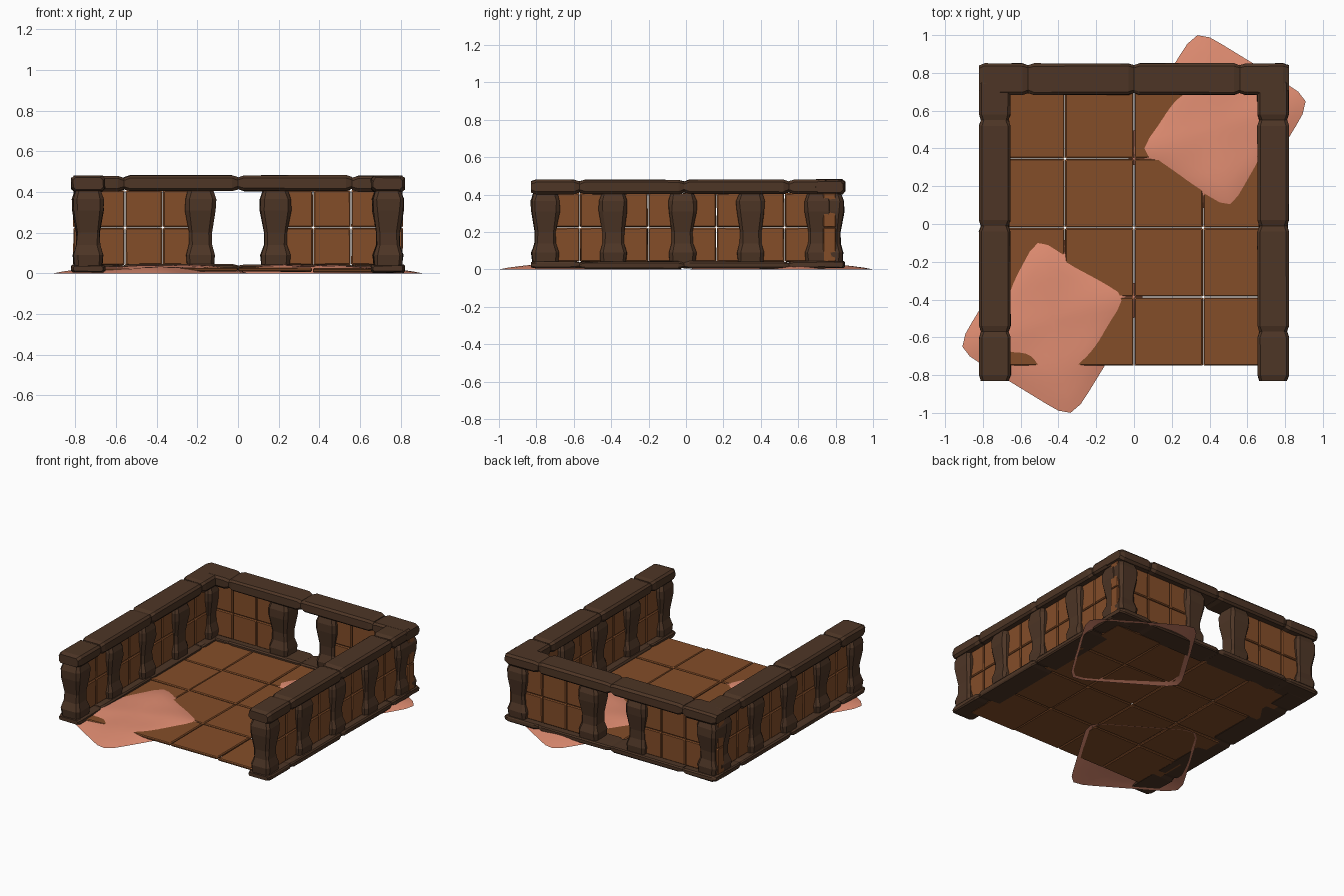
import bpy, bmesh, math, random
from mathutils import Matrix, Vector

if "Cube" in bpy.data.objects:
    bpy.data.objects.remove(bpy.data.objects["Cube"])

random.seed(4)


def material(name, rgb):
    m = bpy.data.materials.new(name)
    m.diffuse_color = (*rgb, 1)
    m.use_nodes = True
    m.node_tree.nodes["Principled BSDF"].inputs["Base Color"].default_value = m.diffuse_color
    return m


WOOD = material("dark_wood", (0.075, 0.036, 0.019))
TILE = material("tile_brown", (0.23, 0.075, 0.022))
DIRT = material("pink_dirt", (0.76, 0.27, 0.17))


def finish(bm, name, mat):
    bmesh.ops.recalc_face_normals(bm, faces=bm.faces[:])
    me = bpy.data.meshes.new(name)
    bm.to_mesh(me)
    bm.free()
    me.materials.append(mat)
    ob = bpy.data.objects.new(name, me)
    bpy.context.collection.objects.link(ob)
    return ob


def loft(bm, rings, matrix, jitter=0.0):
    """Chamfered-rectangle rings (half_x, half_y, chamfer, z) skinned along local z."""
    prev = None
    for a, b, c, z in rings:
        pts = [(a, c - b), (a, b - c), (a - c, b), (c - a, b),
               (-a, b - c), (-a, c - b), (c - a, -b), (a - c, -b)]
        ring = [bm.verts.new(matrix @ Vector((x + random.uniform(-jitter, jitter),
                                              y + random.uniform(-jitter, jitter), z)))
                for x, y in pts]
        if prev is None:
            bm.faces.new(ring[::-1])
        else:
            for i in range(8):
                j = (i + 1) % 8
                bm.faces.new((prev[i], prev[j], ring[j], ring[i]))
        prev = ring
    bm.faces.new(prev)


AXIS = {'x': Matrix.Rotation(math.pi / 2, 4, 'Y'), 'y': Matrix.Rotation(-math.pi / 2, 4, 'X'),
        'z': Matrix.Identity(4)}


def beam(bm, axis, a, b, side, z, height):
    """Beam from a to b along an axis, with narrowed ends."""
    h, w, L = height / 2, 0.083, (b - a) / 2
    full = (h, w) if axis == 'x' else (w, h)
    c = min(0.014, h * 0.4)
    end = tuple(v - min(0.010, v * 0.3) for v in full)
    mid = (a + b) / 2
    loc = (mid, side, z) if axis == 'x' else (side, mid, z)
    loft(bm, [(*end, c, -L), (*full, c, -L + 0.03), (*full, c, L - 0.03), (*end, c, L)],
         Matrix.Translation(loc) @ AXIS[axis], 0.002)


def tile(bm, axis, loc, hx, hy, thick, tilt=0.008):
    """Bevelled tile whose thin direction is the given axis."""
    t, e = thick / 2, 0.006
    rot = Matrix.Rotation(random.uniform(-tilt, tilt), 4, 'X') @ \
        Matrix.Rotation(random.uniform(-tilt, tilt), 4, 'Y')
    k = min(e, t * 0.6)
    loft(bm, [(hx - e, hy - e, 0.004, -t), (hx, hy, 0.004, -t + k),
              (hx, hy, 0.004, t - k), (hx - e, hy - e, 0.004, t)],
         Matrix.Translation(loc) @ rot @ AXIS[axis])


WALL_X, BACK_Y = 0.737, 0.767

# floor tiles, 4 by 4
bm = bmesh.new()
S = 0.366
for i in range(4):
    for j in range(4):
        edge = i in (0, 3)
        z = 0.015 if edge else 0.019
        tile(bm, 'z', ((i - 1.5) * S, -0.76 + (j + 0.5) * S + 0.008, z),
             S / 2 - 0.002, S / 2 - 0.002, 0.018, 0.012)
finish(bm, "floor_tiles", TILE)

# top and bottom rails: side walls, then back wall
for name, z, h in (("top_rail", 0.441, 0.078), ("base_rail", 0.024, 0.038)):
    bm = bmesh.new()
    for s in (-1, 1):
        for a, b in ((-0.83, -0.57), (-0.57, -0.01), (-0.01, 0.55), (0.55, 0.77)):
            beam(bm, 'y', a, b, s * WALL_X, z + random.uniform(-0.001, 0.001), h)
        for a, b in ((0.0, 0.56), (0.56, 0.82)):
            beam(bm, 'x', min(s * a, s * b), max(s * a, s * b), BACK_Y,
                 z + random.uniform(-0.001, 0.003), h)
    finish(bm, name, WOOD)

# wall panels, two rows of small tiles
P = 0.1825
bm = bmesh.new()
for row in range(2):
    z = 0.04 + 0.0925 + row * 0.185
    for s in (-1, 1):
        for k in range(8):
            tile(bm, 'x', (s * WALL_X, -0.75 + (k + 0.5) * P, z),
                 0.091, P / 2 - 0.002, 0.07)
        for a, b in ((0.185, 0.37), (0.37, 0.555), (0.555, 0.74), (0.74, 0.812)):
            tile(bm, 'y', (s * (a + b) / 2, BACK_Y, z), (b - a) / 2 - 0.002, 0.091, 0.07)
finish(bm, "wall_panels", TILE)

# waisted posts
PROFILE = ((0.068, 0.035), (0.073, 0.09), (0.057, 0.14), (0.056, 0.20),
           (0.075, 0.31), (0.076, 0.365), (0.062, 0.405))
spots = []
for s in (-1, 1):
    spots += [(s * WALL_X, y) for y in (-0.752, -0.387, -0.02, 0.345, 0.71)]
    spots += [(s * 0.185, BACK_Y), (s * WALL_X, BACK_Y)]
bm = bmesh.new()
for x, y in spots:
    loft(bm, [(r, r, r * 0.25, z) for r, z in PROFILE],
         Matrix.Translation((x, y, 0)) @ Matrix.Rotation(random.uniform(-0.05, 0.05), 4, 'Z'), 0.003)
finish(bm, "posts", WOOD)


# low dirt mounds rising through the floor at opposite corners
def mound(name, turn):
    bm = bmesh.new()
    n, steps = 48, (0.12, 0.3, 0.45, 0.6, 0.7, 0.8, 0.9, 1.0)
    m = Matrix.Rotation(turn, 4, 'Z') @ Matrix.Translation((-0.43, -0.51, 0)) @ \
        Matrix.Rotation(math.atan2(-0.52, 0.85), 4, 'Z')

    def height(s, u, v):
        wave = 0.003 * math.sin(19 * u + 2) * math.cos(15 * v)
        return (1 - s ** 4) * (0.037 + 0.03 * v + wave)

    prev = None
    centre = bm.verts.new(m @ Vector((0, 0, height(0, 0, 0))))
    for s in steps:
        ring = []
        for i in range(n):
            a = 2 * math.pi * i / n
            c, d = math.cos(a), math.sin(a)
            k = s / (abs(c) ** 10 + abs(d) ** 10) ** 0.1
            u, v = 0.36 * k * c, 0.395 * k * d
            ring.append(bm.verts.new(m @ Vector((u, v, height(s, u, v)))))
        for i in range(n):
            j = (i + 1) % n
            if prev:
                bm.faces.new((prev[i], ring[i], ring[j], prev[j]))
            else:
                bm.faces.new((centre, ring[i], ring[j]))
        prev = ring
    ob = finish(bm, name, DIRT)
    if ob.data.polygons[0].normal.z < 0:
        ob.data.flip_normals()
    for p in ob.data.polygons:
        p.use_smooth = True


mound("front_dirt_mound", 0)
mound("back_dirt_mound", math.pi)
